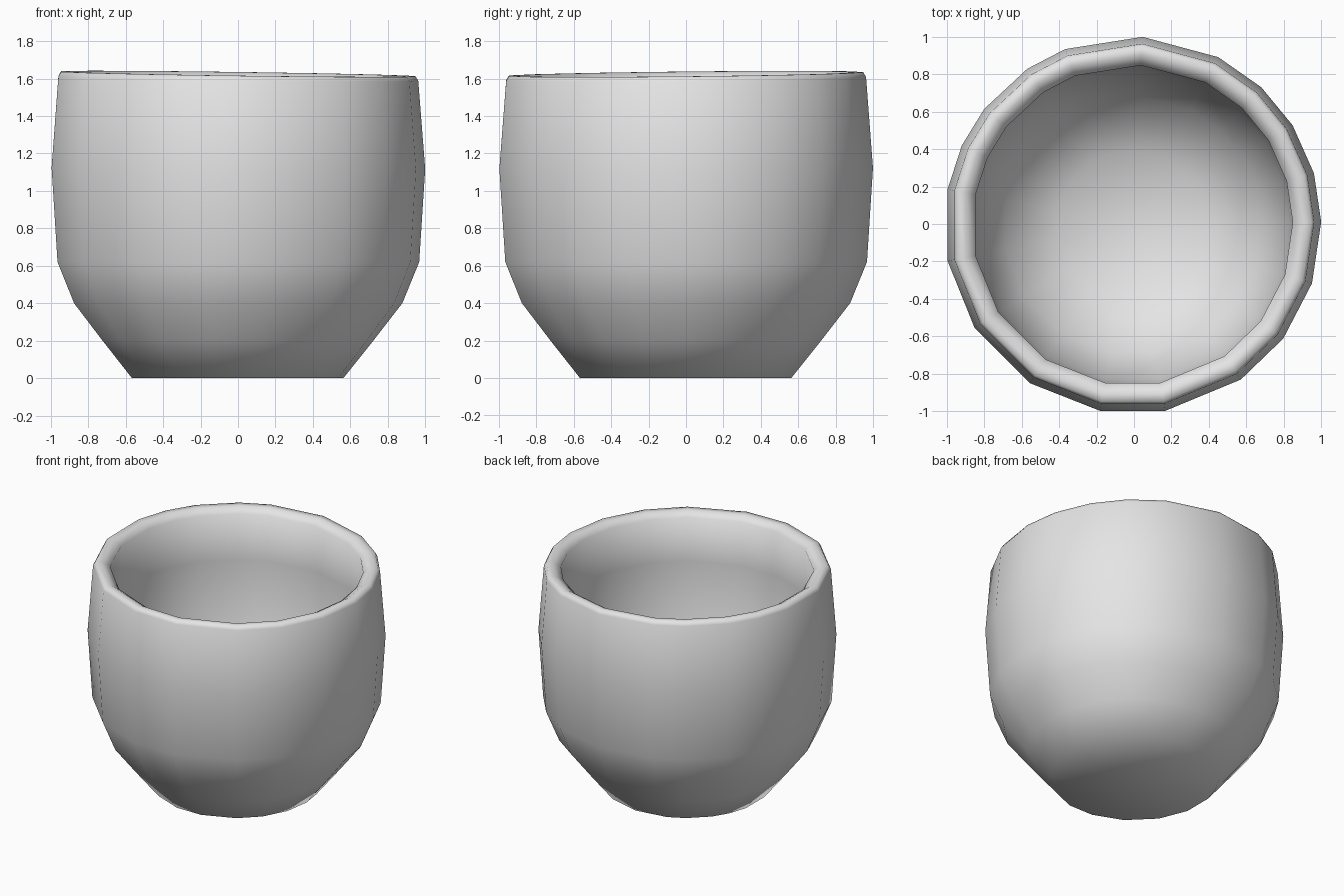
import bpy
import bmesh
import math

old = bpy.data.objects.get("Cube")
if old:
    bpy.data.objects.remove(old, do_unlink=True)

# Plain grey clay
clay = bpy.data.materials.new("grey_clay")
clay.use_nodes = True
clay.diffuse_color = (0.78, 0.78, 0.78, 1)
clay.node_tree.nodes["Principled BSDF"].inputs["Base Color"].default_value = (0.78, 0.78, 0.78, 1)

# Hand-shaped, uneven facets: the angle of each corner around the cup
corners = [1, 16, 32, 47, 63, 87, 111, 124, 142, 155, 169,
           191, 213, 237, 260, 280, 305, 323, 342]
SIDES = len(corners)

# Radius and height, from the base, up the outside, over the rim and down inside
profile = [
    (0.57, 0.0), (0.73, 0.2), (0.885, 0.4), (0.975, 0.62), (1.007, 1.12),
    (0.97, 1.6), (0.955, 1.625), (0.91, 1.625), (0.855, 1.59),
    (0.87, 1.25), (0.835, 0.75), (0.69, 0.37), (0.4, 0.18),
]

bm = bmesh.new()


def ring(radius, height):
    """One ring of corners; near the rim it leans towards front and left."""
    lean = (height / 1.6) ** 4
    verts = []
    for angle in corners:
        x = radius * math.cos(math.radians(angle)) - 0.007
        y = radius * math.sin(math.radians(angle)) - 0.006
        verts.append(bm.verts.new((x, y, height + lean * (0.01 * y - 0.013 * x))))
    return verts


def cap(loop, height, flip):
    """Close a ring with a fan around a centre point."""
    centre = bm.verts.new((0, 0, height))
    for i in range(SIDES):
        a, b = loop[i], loop[(i + 1) % SIDES]
        bm.faces.new((centre, b, a) if flip else (centre, a, b))


# Cup wall
rings = [ring(r, z) for r, z in profile]
for low, high in zip(rings, rings[1:]):
    for i in range(SIDES):
        j = (i + 1) % SIDES
        bm.faces.new((low[i], low[j], high[j], high[i]))

# Underside and inner floor
cap(rings[0], 0.0, True)
cap(rings[-1], 0.13, False)

for face in bm.faces:
    face.smooth = True
bmesh.ops.recalc_face_normals(bm, faces=bm.faces[:])

mesh = bpy.data.meshes.new("cup")
bm.to_mesh(mesh)
bm.free()
mesh.materials.append(clay)
cup = bpy.data.objects.new("cup", mesh)
bpy.context.collection.objects.link(cup)
